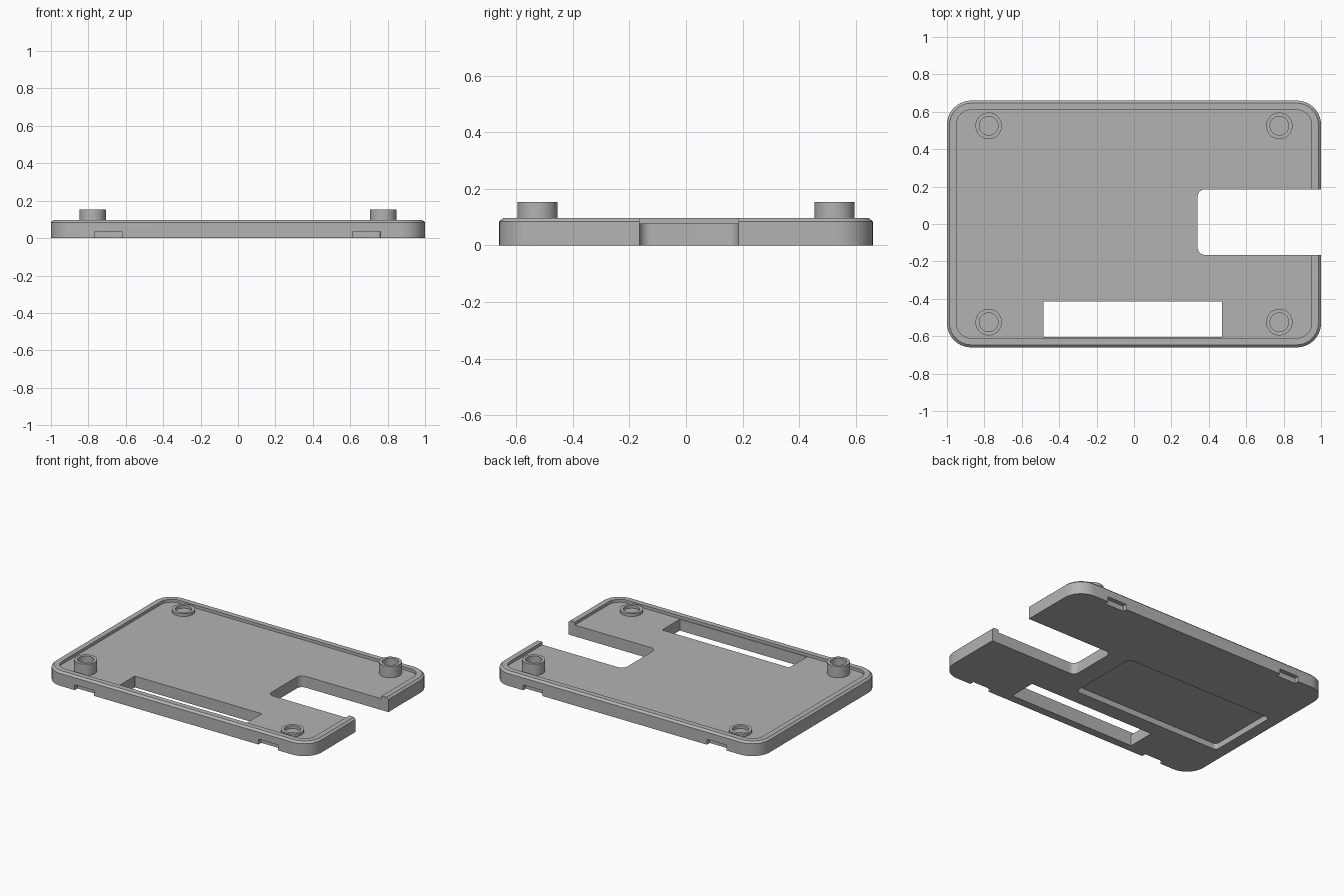
import bpy, bmesh, math

cube = bpy.data.objects.get("Cube")
if cube:
    bpy.data.objects.remove(cube, do_unlink=True)

grey = bpy.data.materials.new("mid grey plastic")
grey.use_nodes = True
colour = (0.45, 0.45, 0.45, 1)
grey.diffuse_color = colour
grey.node_tree.nodes["Principled BSDF"].inputs["Base Color"].default_value = colour


def rounded_loop(x0, x1, y0, y1, r, z, steps=10):
    """Points of a rounded rectangle, counter-clockwise."""
    corners = [(x1 - r, y1 - r), (x0 + r, y1 - r), (x0 + r, y0 + r), (x1 - r, y0 + r)]
    pts = []
    for i, (cx, cy) in enumerate(corners):
        for k in range(steps + 1):
            a = math.pi / 2 * (i + k / steps)
            pts.append((cx + r * math.cos(a), cy + r * math.sin(a), z))
    return pts


def loft(name, loops, cap=True, closed=False):
    """Bridge equal loops in order, capping the ends or closing the chain."""
    bm = bmesh.new()
    rings = [[bm.verts.new(p) for p in loop] for loop in loops]
    pairs = list(zip(rings, rings[1:]))
    if closed:
        pairs.append((rings[-1], rings[0]))
    for a, b in pairs:
        n = len(a)
        for i in range(n):
            j = (i + 1) % n
            bm.faces.new((a[i], a[j], b[j], b[i]))
    if cap:
        bm.faces.new(rings[0][::-1])
        bm.faces.new(rings[-1])
    bmesh.ops.recalc_face_normals(bm, faces=bm.faces)
    mesh = bpy.data.meshes.new(name)
    bm.to_mesh(mesh)
    bm.free()
    mesh.materials.append(grey)
    obj = bpy.data.objects.new(name, mesh)
    bpy.context.collection.objects.link(obj)
    return obj


def activate(obj):
    bpy.ops.object.select_all(action="DESELECT")
    obj.select_set(True)
    bpy.context.view_layer.objects.active = obj


def cut(target, x0, x1, y0, y1, z0, z1, r):
    """Subtract a rounded box from the target."""
    cutter = loft("cutter", [rounded_loop(x0, x1, y0, y1, r, z) for z in (z0, z1)])
    cutter.hide_render = True
    mod = target.modifiers.new("cut", "BOOLEAN")
    mod.operation, mod.solver, mod.object = "DIFFERENCE", "EXACT", cutter
    activate(target)
    bpy.ops.object.modifier_apply(modifier=mod.name)
    bpy.data.objects.remove(cutter, do_unlink=True)


# Tray: outer wall, chamfered rim, recessed floor
W, D, R = 1.0, 0.66, 0.13
FLOOR, TOP = 0.077, 0.097
profile = [(0, 0), (0, TOP - 0.013), (0.014, TOP), (0.05, TOP), (0.05, FLOOR)]
tray = loft("tray", [rounded_loop(-W + i, W - i, -D + i, D - i, R - i, z)
                     for i, z in profile])

# Side opening, front window and underside recess
cut(tray, 0.34, 1.2, -0.165, 0.185, -0.1, 0.2, 0.04)
cut(tray, -0.485, 0.47, -0.605, -0.415, -0.1, 0.2, 0.004)
cut(tray, -0.92, 0.205, -0.31, 0.2, -0.1, 0.04, 0.025)

# Clip notches under both long edges
for x in (-0.692, 0.688):
    for side in (-1, 1):
        y = side * (D + 0.02)
        cut(tray, x - 0.073, x + 0.073, y - 0.05, y + 0.05, -0.1, 0.036, 0.002)


# Hollow posts: tall on one diagonal, low on the other
def circle(r, z, cx, cy, n=40):
    return [(cx + r * math.cos(math.tau * i / n), cy + r * math.sin(math.tau * i / n), z)
            for i in range(n)]


parts = [tray]
for sx, side in ((-1, "right"), (1, "left")):
    for sy, end in ((-1, "front"), (1, "back")):
        top = 0.154 if sx == sy else 0.096
        base = FLOOR - 0.01
        section = [(0.05, base), (0.05, top), (0.071, top), (0.071, base)]
        parts.append(loft(f"post_{end}_{side}",
                          [circle(r, z, sx * 0.777, sy * 0.525) for r, z in section],
                          cap=False, closed=True))

for part in parts:
    activate(part)
    bpy.ops.object.shade_smooth_by_angle(angle=math.radians(30))
